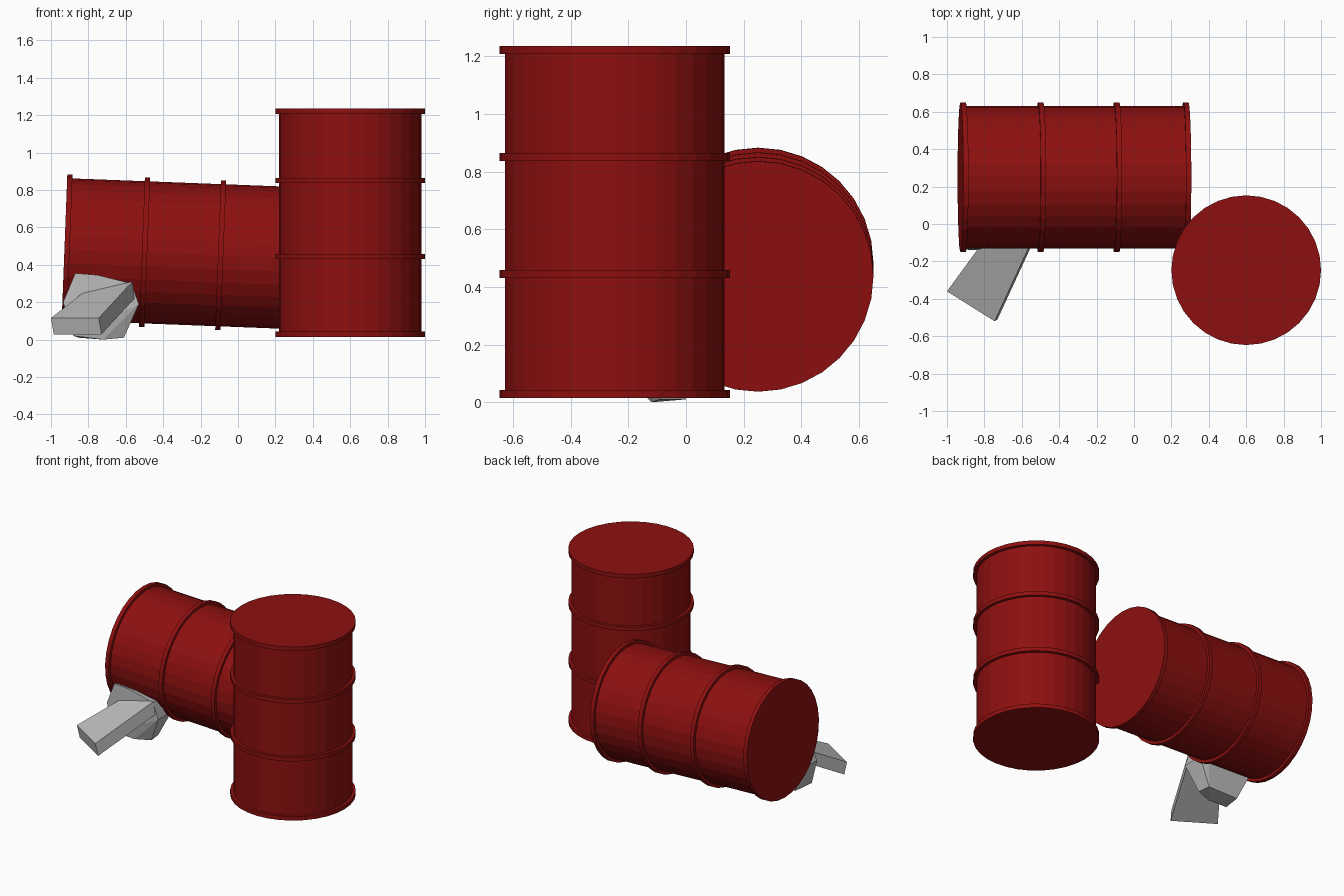
import bpy, bmesh, math
from mathutils import Matrix, Vector

if "Cube" in bpy.data.objects:
    bpy.data.objects.remove(bpy.data.objects["Cube"])

def material(name, rgb):
    m = bpy.data.materials.new(name)
    m.diffuse_color = (*rgb, 1)
    m.use_nodes = True
    m.node_tree.nodes["Principled BSDF"].inputs["Base Color"].default_value = m.diffuse_color
    return m

red = material("barrel red", (0.27, 0.005, 0.005))
grey = material("stone grey", (0.5, 0.5, 0.5))

def finish(name, bm, mat):
    bmesh.ops.recalc_face_normals(bm, faces=bm.faces)
    me = bpy.data.meshes.new(name)
    bm.to_mesh(me)
    bm.free()
    me.materials.append(mat)
    ob = bpy.data.objects.new(name, me)
    bpy.context.collection.objects.link(ob)
    return ob

L, BODY, RIM, SIDES = 1.22, 0.38, 0.40, 32

def barrel(name, matrix):
    """Lathe a stepped profile: body with two end rims and two hoops."""
    profile = []
    for z0, z1 in ((0, 0.028), (0.415, 0.443), (0.822, 0.85), (L - 0.028, L)):
        profile += [(BODY, z0), (RIM, z0), (RIM, z1), (BODY, z1)]
    profile = profile[1:-1]          # rims are flush with the flat ends
    bm = bmesh.new()
    rings = [[bm.verts.new((r * math.cos(2 * math.pi * i / SIDES),
                            r * math.sin(2 * math.pi * i / SIDES), z))
              for i in range(SIDES)] for r, z in profile]
    for a, b in zip(rings, rings[1:]):
        for i in range(SIDES):
            j = (i + 1) % SIDES
            bm.faces.new((a[i], a[j], b[j], b[i]))
    bm.faces.new(rings[0])
    bm.faces.new(rings[-1])
    bm.transform(matrix)
    return finish(name, bm, red)

# Upright barrel
barrel("standing_barrel", Matrix.Translation((0.6, -0.247, 0.015)))

# Lying barrel, slightly tipped up at its left end
barrel("lying_barrel", Matrix.Translation((-0.928, 0.25, 0.483))
       @ Matrix.Rotation(math.radians(92.2), 4, 'Y'))

def hull(name, points):
    bm = bmesh.new()
    for p in points:
        bm.verts.new(p)
    bmesh.ops.convex_hull(bm, input=bm.verts)
    bmesh.ops.dissolve_limit(bm, angle_limit=math.radians(2),
                             verts=bm.verts, edges=bm.edges)
    return finish(name, bm, grey)

# Sloping slab leaning on the rock in front
top = [(-1, -0.36, 0.115), (-0.745, -0.52, 0.115),
       (-0.565, -0.13, 0.31), (-0.81, -0.10, 0.265)]
hull("leaning_slab", top + [(x + 0.015, y + 0.01, z - 0.087) for x, y, z in top])

# Rock wedged under the lying barrel
hull("wedge_rock", [
    (-0.87, -0.13, 0.355), (-0.75, -0.13, 0.345), (-0.57, -0.13, 0.30),
    (-0.53, -0.13, 0.19), (-0.61, -0.09, 0.01), (-0.72, -0.12, 0.0),
    (-0.88, -0.14, 0.02), (-0.935, -0.12, 0.2), (-0.85, 0.05, 0.30),
    (-0.58, 0.05, 0.28), (-0.93, 0.04, 0.2), (-0.53, 0.02, 0.19),
    (-0.62, 0.0, 0.01), (-0.85, 0.0, 0.01)])
